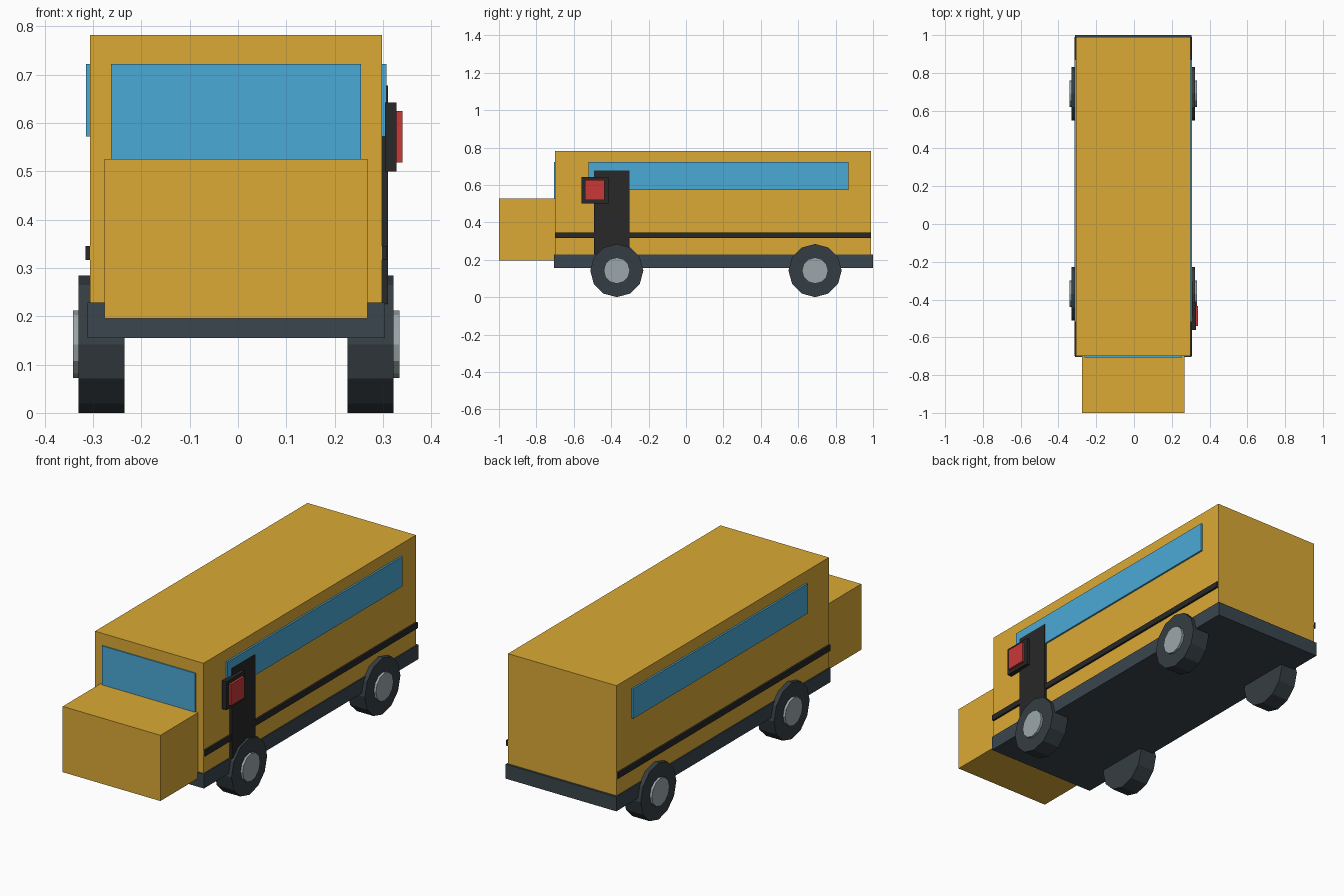
import bpy
from math import radians

if "Cube" in bpy.data.objects:
    bpy.data.objects.remove(bpy.data.objects["Cube"])

CX = -0.004  # centre line of the bus (the sign sticks out on the right)


def material(name, rgb):
    m = bpy.data.materials.new(name)
    m.diffuse_color = (*rgb, 1)
    m.use_nodes = True
    m.node_tree.nodes["Principled BSDF"].inputs["Base Color"].default_value = m.diffuse_color
    return m


YELLOW = material("yellow_paint", (0.71, 0.40, 0.035))
GLASS = material("blue_glass", (0.07, 0.40, 0.68))
BLACK = material("black_trim", (0.021, 0.021, 0.021))
STEEL = material("dark_steel", (0.042, 0.061, 0.074))
RUBBER = material("rubber", (0.036, 0.048, 0.056))
SILVER = material("silver", (0.33, 0.38, 0.40))
RED = material("red", (0.58, 0.04, 0.04))


def box(name, x, y, z, mat):
    """Box from (low, high) ranges on each axis."""
    bpy.ops.mesh.primitive_cube_add(
        size=1, location=[(a + b) / 2 for a, b in (x, y, z)])
    o = bpy.context.object
    o.name = name
    o.scale = [b - a for a, b in (x, y, z)]
    bpy.ops.object.transform_apply(location=False, rotation=False, scale=True)
    o.data.materials.append(mat)
    return o


def disc(name, x0, x1, y, z, radius, mat):
    """12-sided cylinder along x with a corner pointing down."""
    bpy.ops.mesh.primitive_cylinder_add(
        vertices=12, radius=radius, depth=abs(x1 - x0),
        location=((x0 + x1) / 2, y, z), rotation=(0, radians(90), 0))
    o = bpy.context.object
    o.name = name
    o.data.materials.append(mat)
    return o


def centred(half):
    return (CX - half, CX + half)


# Main shell, hood, chassis and windscreen
box("body", centred(0.302), (-0.70, 0.99), (0.20, 0.782), YELLOW)
box("hood", centred(0.272), (-1.0, -0.695), (0.195, 0.526), YELLOW)
box("chassis", centred(0.308), (-0.705, 1.0), (0.155, 0.228), STEEL)
box("windscreen", centred(0.259), (-0.706, -0.69), (0.51, 0.722), GLASS)

for side, s in (("left", -1), ("right", 1)):
    def span(a, b):
        return tuple(sorted((CX + s * a, CX + s * b)))

    # Side window band and stripe
    box(f"{side}_window", span(0.295, 0.311), (-0.52, 0.87), (0.572, 0.722), GLASS)
    box(f"{side}_stripe", span(0.295, 0.312), (-0.70, 0.99), (0.316, 0.345), BLACK)

    # Wheels with hubcaps
    for end, y in (("front", -0.37), ("rear", 0.69)):
        disc(f"{end}_{side}_tyre", CX + s * 0.231, CX + s * 0.326, y, 0.142, 0.142, RUBBER)
        disc(f"{end}_{side}_hubcap", CX + s * 0.232, CX + s * 0.338, y, 0.142, 0.07, SILVER)

# Entry door and stop sign on the right side
box("door", (0.29, 0.310), (-0.492, -0.303), (0.225, 0.678), BLACK)
box("sign_backing", (0.304, 0.328), (-0.56, -0.415), (0.50, 0.643), BLACK)
box("sign_face", (0.322, 0.340), (-0.54, -0.435), (0.518, 0.625), RED)
